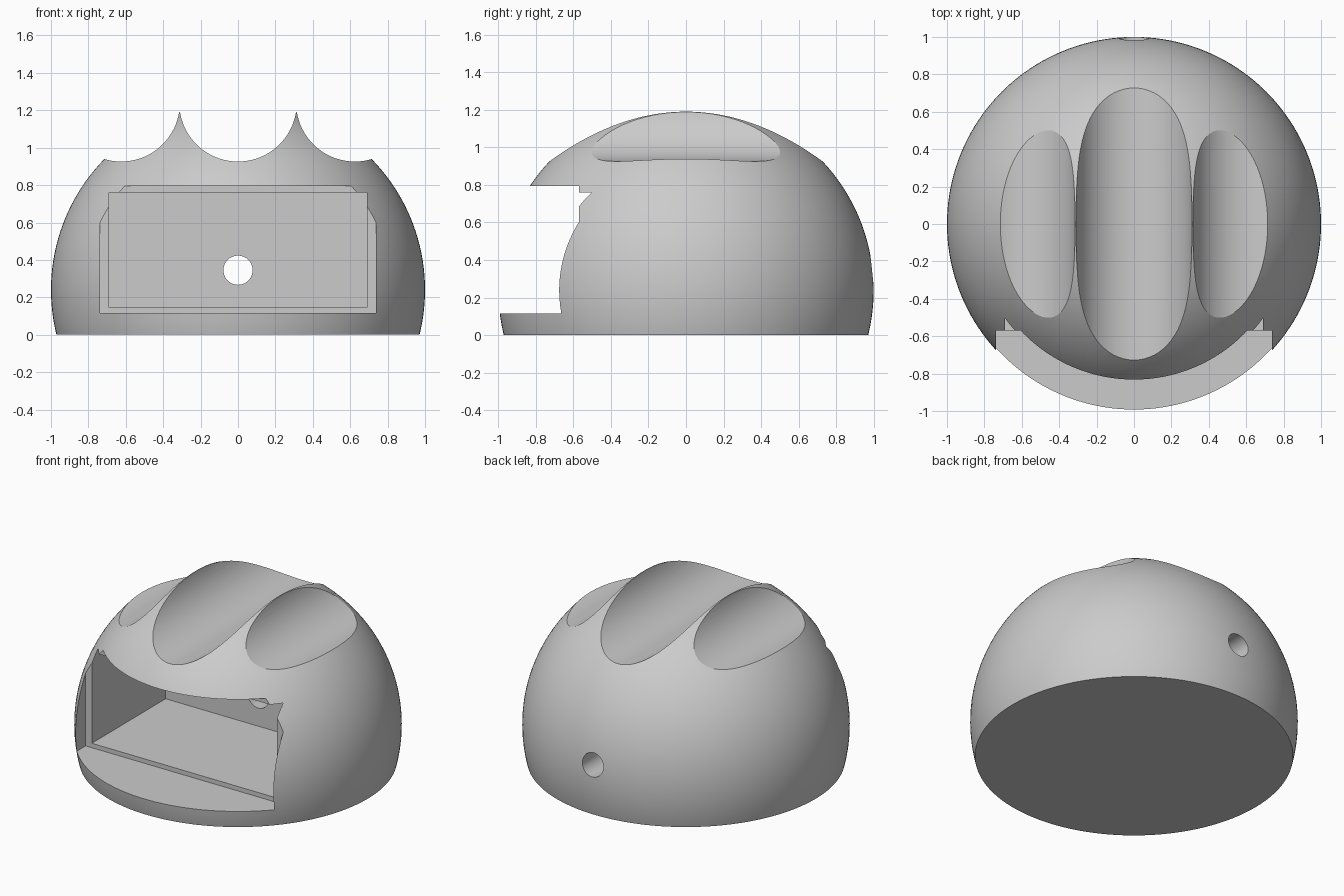
import bpy
import math
from mathutils import Vector

default = bpy.data.objects.get("Cube")
if default:
    bpy.data.objects.remove(default, do_unlink=True)

CENTRE_Z = 0.24          # height of the sphere's centre
GROOVE_R = 0.314
GROOVE_STEP = 0.625

grey = bpy.data.materials.new("plain grey")
grey.use_nodes = True
colour = (0.6, 0.6, 0.6, 1)
grey.diffuse_color = colour
grey.node_tree.nodes["Principled BSDF"].inputs["Base Color"].default_value = colour

# Dome body
bpy.ops.mesh.primitive_uv_sphere_add(segments=160, ring_count=80, radius=1,
                                     location=(0, 0, CENTRE_Z))
body = bpy.context.object
body.name = "dome_body"
body.data.materials.append(grey)


def cut(cutter, name):
    """Subtract a cutter from the body, then remove it."""
    cutter.name = name
    cutter.hide_render = True
    cutter.data.materials.append(grey)
    bpy.context.view_layer.objects.active = body
    mod = body.modifiers.new(name, "BOOLEAN")
    mod.operation = "DIFFERENCE"
    mod.solver = "EXACT"
    mod.object = cutter
    bpy.ops.object.modifier_apply(modifier=name)
    bpy.data.objects.remove(cutter, do_unlink=True)


def cut_box(name, low, high):
    low, high = Vector(low), Vector(high)
    bpy.ops.mesh.primitive_cube_add(size=1, location=(low + high) / 2)
    box = bpy.context.object
    box.scale = high - low
    bpy.context.view_layer.update()
    cut(box, name)


def cut_rod(name, radius, x, z, y_start, y_end, sides):
    bpy.ops.mesh.primitive_cylinder_add(
        vertices=sides, radius=radius, depth=y_end - y_start,
        location=(x, (y_start + y_end) / 2, z), rotation=(math.pi / 2, 0, 0))
    cut(bpy.context.object, name)


# Flat base
cut_box("base_cut", (-2, -2, -2), (2, 2, 0))

# Three finger grooves across the top
for i in (-1, 0, 1):
    cut_rod("groove_cut", GROOVE_R, i * GROOVE_STEP, CENTRE_Z + 1, -1.5, 1.5, 128)

# Front opening: shallow rim recess, then the deep pocket
cut_box("rim_cut", (-0.737, -1.5, 0.115), (0.737, -0.57, 0.795))
cut_box("pocket_cut", (-0.69, -1.4, 0.145), (0.69, 0.215, 0.76))

# Cable hole through the back wall
cut_rod("cable_hole_cut", 0.078, 0, 0.345, 0, 1.5, 48)

# Smooth curved faces, keep the cut edges sharp
bpy.ops.object.select_all(action="DESELECT")
body.select_set(True)
bpy.context.view_layer.objects.active = body
bpy.ops.object.shade_smooth_by_angle(angle=math.radians(20))
